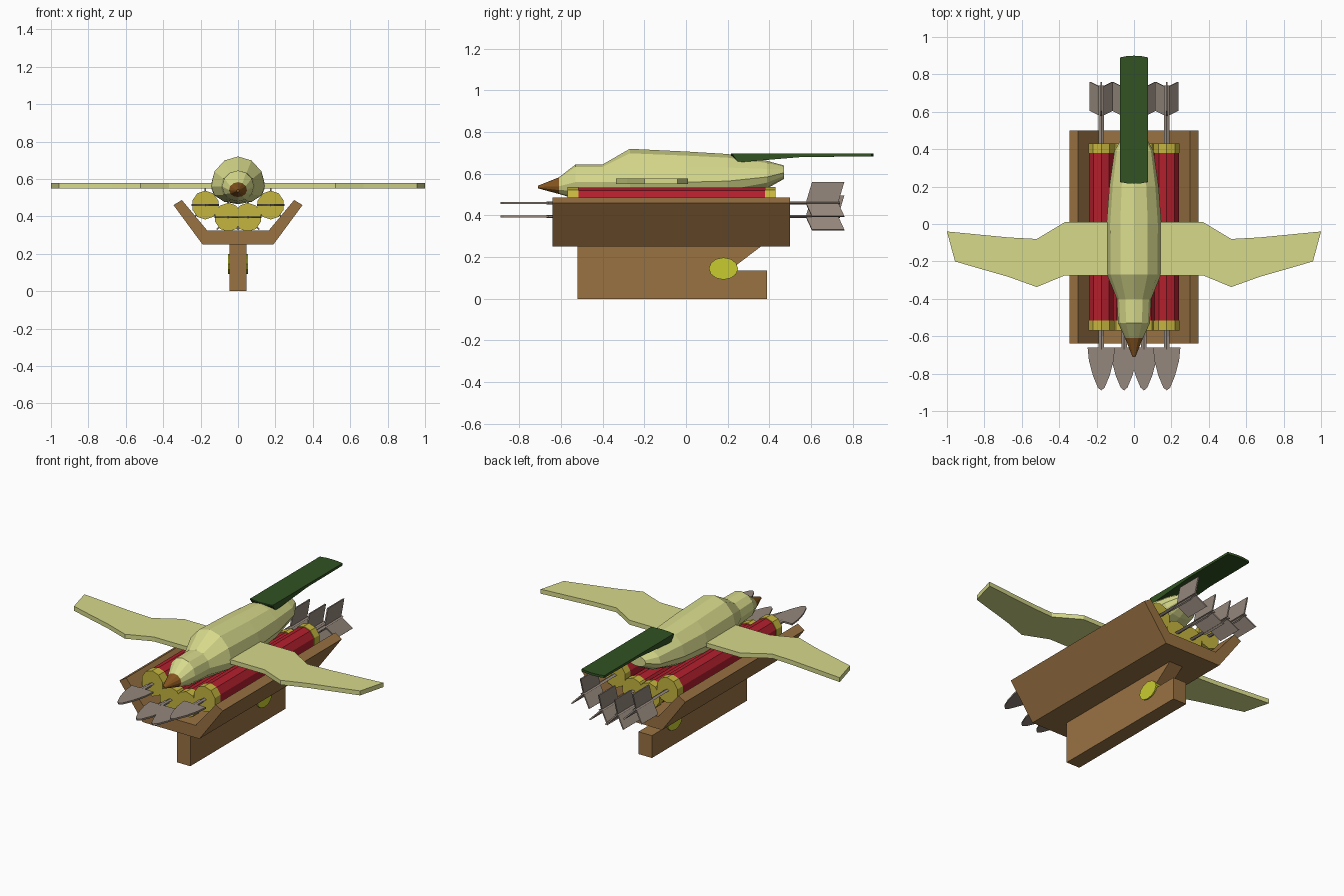
import bpy, bmesh, math
from mathutils import Vector

if "Cube" in bpy.data.objects:
    bpy.data.objects.remove(bpy.data.objects["Cube"])


def material(name, rgb):
    m = bpy.data.materials.new(name)
    m.diffuse_color = (*rgb, 1)
    m.use_nodes = True
    m.node_tree.nodes["Principled BSDF"].inputs["Base Color"].default_value = m.diffuse_color
    return m


WOOD = material("wood brown", (0.32, 0.168, 0.055))
RED = material("tube red", (0.44, 0.014, 0.026))
GOLD = material("band gold", (0.56, 0.46, 0.05))
LIME = material("knob yellow", (0.58, 0.60, 0.03))
PALE = material("pale green", (0.68, 0.70, 0.26))
BEAK = material("beak brown", (0.24, 0.09, 0.013))
GREEN = material("tail green", (0.032, 0.085, 0.017))
STEEL = material("arrow grey", (0.30, 0.245, 0.205))


def finish(bm, name, mats):
    bmesh.ops.recalc_face_normals(bm, faces=bm.faces)
    me = bpy.data.meshes.new(name)
    bm.to_mesh(me)
    bm.free()
    for m in mats:
        me.materials.append(m)
    ob = bpy.data.objects.new(name, me)
    bpy.context.collection.objects.link(ob)
    return ob


def loft(name, rings, mats, rule=None):
    """Skin closed rings of equal length and cap both ends."""
    bm = bmesh.new()
    vs = [[bm.verts.new(p) for p in r] for r in rings]
    n = len(rings[0])
    bm.faces.new(vs[0])
    bm.faces.new(vs[-1])
    for a, b in zip(vs, vs[1:]):
        for i in range(n):
            j = (i + 1) % n
            bm.faces.new((a[i], a[j], b[j], b[i]))
    if rule:
        for f in bm.faces:
            f.material_index = rule(f.calc_center_median())
    return finish(bm, name, mats)


def slab(name, pts, place, lo, hi, mat):
    """Extrude a flat outline between lo and hi; place(u, v, h) gives xyz."""
    return loft(name, [[place(u, v, h) for u, v in pts] for h in (lo, hi)], [mat])


def yz(u, v, h): return (h, u, v)
def xz(u, v, h): return (u, h, v)
def xy(u, v, h): return (u, v, h)


def ring(y, w, zb, zm, zt, n=12):
    out = []
    for i in range(n):
        a = 2 * math.pi * i / n
        c = math.cos(a)
        out.append((w * math.sin(a), y, zm + c * ((zt - zm) if c > 0 else (zm - zb))))
    return out


# Keel with a notch at the back
slab("keel", [(-0.52, 0), (0.39, 0), (0.39, 0.135), (0.24, 0.135), (0.24, 0.16),
              (0.365, 0.255), (-0.52, 0.255)], yz, -0.045, 0.045, WOOD)

# Knob through the keel
knob = [(0.18 + 0.07 * math.cos(math.tau * i / 12), 0.145 + 0.053 * math.sin(math.tau * i / 12))
        for i in range(12)]
slab("knob", knob, yz, -0.053, 0.053, LIME)

# Tray with flared walls
half = [(0.19, 0.25), (0.345, 0.46), (0.30, 0.487), (0.165, 0.325)]
slab("tray", half + [(-x, z) for x, z in reversed(half)], xz, -0.64, 0.50, WOOD)

# Tubes with gold bands, each carrying an arrow
head = [(0.015, -0.60), (0.015, -0.66), (0.073, -0.66), (0.066, -0.73), (0.045, -0.81),
        (0.018, -0.875), (0, -0.89)]
head += [(-x, y) for x, y in reversed(head[:-1])]
fin = [(0, 0.575), (1, 0.605), (1, 0.76), (0, 0.73)]


def tube(x, z):
    def circle(y, r, n=10):
        return [(x + r * math.cos(math.tau * (i + 0.5) / n),
                 y, z + r * 1.06 * math.sin(math.tau * (i + 0.5) / n)) for i in range(n)]
    loft("tube", [circle(-0.54, 0.069), circle(0.40, 0.069)], [RED])
    for y0, y1 in ((-0.57, -0.515), (0.38, 0.43)):
        loft("tube_band", [circle(y0, 0.073), circle(y1, 0.073)], [GOLD])
    s = [(x - 0.014, z), (x, z - 0.007), (x + 0.014, z), (x, z + 0.007)]
    slab("arrow_shaft", s, xz, -0.67, 0.74, STEEL)
    slab("arrow_head", [(x + u, v) for u, v in head], xy, z - 0.005, z + 0.005, STEEL)
    for dx, dz in ((0, 0.10), (0.06, -0.065), (-0.06, -0.065)):
        d = Vector((dx, 0, dz))
        side = Vector((dz, 0, -dx)).normalized() * 0.004
        mid = Vector((x, 0, z))
        slab("arrow_fin", fin, lambda u, v, h: mid + d * u + Vector((0, v, 0)) + side * h,
             -1, 1, STEEL)


for sx in (-1, 1):
    tube(sx * 0.175, 0.46)
    tube(sx * 0.053, 0.395)

# Bird body with beak: y, half width, bottom, widest height, top
stations = [(-0.71, 0.008, 0.53, 0.537, 0.543), (-0.61, 0.048, 0.503, 0.54, 0.583),
            (-0.53, 0.085, 0.48, 0.56, 0.645), (-0.40, 0.092, 0.47, 0.56, 0.645),
            (-0.27, 0.145, 0.465, 0.56, 0.72), (0.0, 0.147, 0.465, 0.56, 0.707),
            (0.20, 0.132, 0.48, 0.565, 0.695), (0.39, 0.105, 0.53, 0.585, 0.662),
            (0.47, 0.06, 0.575, 0.605, 0.64)]
loft("bird_body", [ring(*s) for s in stations], [PALE, BEAK],
     lambda c: 1 if c.y < -0.62 else 0)

# Wings
wing = [(0.10, 0.01), (0.37, 0.01), (0.52, -0.08), (0.67, -0.072), (1, -0.04), (0.957, -0.20),
        (0.82, -0.24), (0.67, -0.283), (0.52, -0.337), (0.37, -0.275), (0.10, -0.275)]
for s in (-1, 1):
    slab("wing", [(s * x, y) for x, y in wing], xy, 0.55, 0.577, PALE)

# Tail: wedge-shaped profile, slightly bowed at both ends
tail = [(0.225, 0.69), (0.25, 0.655), (0.56, 0.681), (0.89, 0.683), (0.89, 0.697), (0.225, 0.697)]
rows = []
for x in (-0.076, -0.04, 0, 0.04, 0.076):
    bow = 0.01 * (1 - (x / 0.076) ** 2)
    rows.append([(x, y + (bow if y > 0.6 else -bow if y < 0.23 else 0), z) for y, z in tail])
loft("tail", rows, [GREEN])
